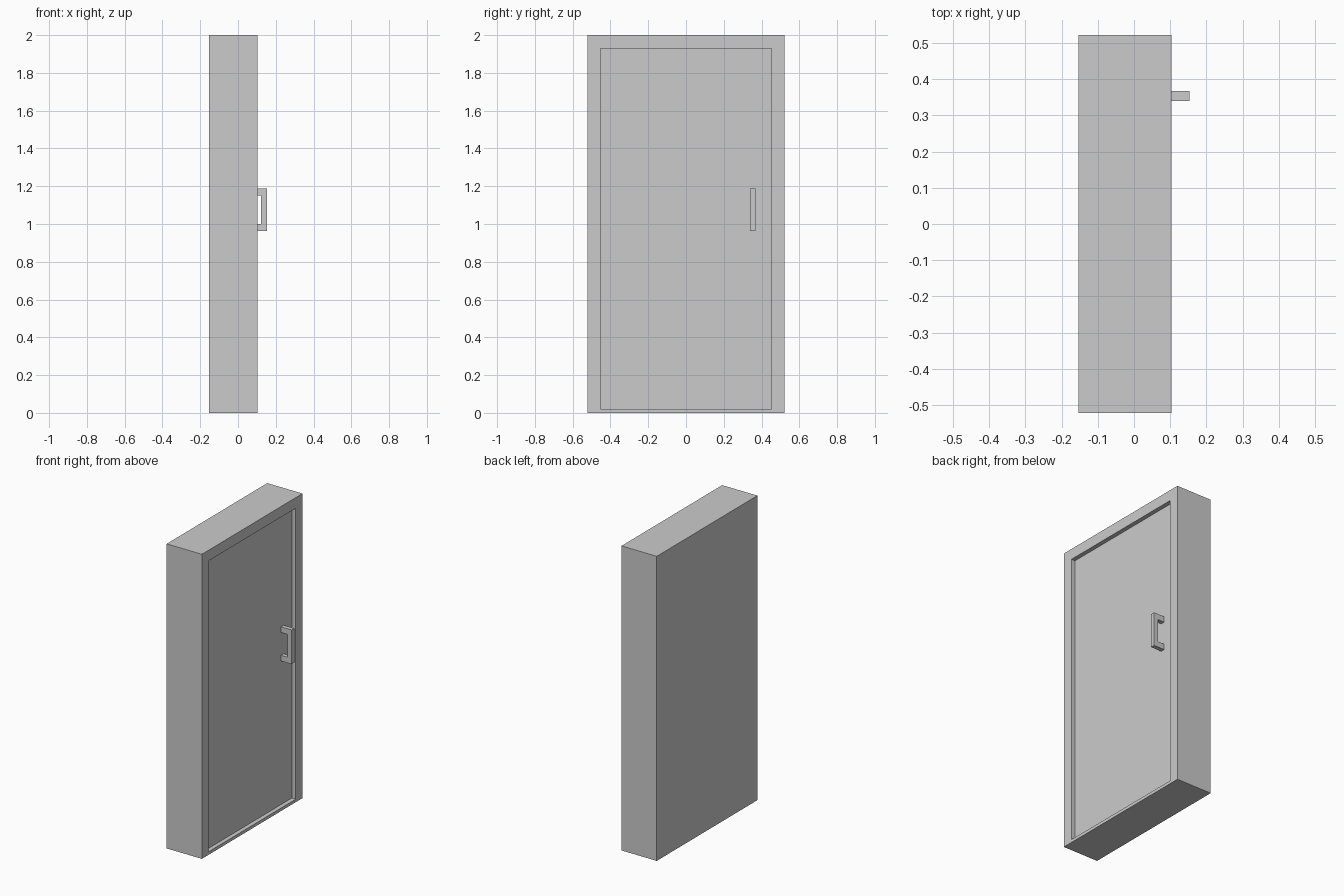
import bpy
import bmesh
from mathutils import Vector

cube = bpy.data.objects.get("Cube")
if cube:
    bpy.data.objects.remove(cube, do_unlink=True)

grey = bpy.data.materials.new("light grey")
color = (0.6, 0.6, 0.6, 1)
grey.diffuse_color = color
grey.use_nodes = True
grey.node_tree.nodes["Principled BSDF"].inputs["Base Color"].default_value = color

BACK, FRONT = -0.153, 0.103      # frame depth along x
HALF_WIDTH, HEIGHT = 0.522, 2.0
OPEN_HALF, SILL, HEAD = 0.452, 0.02, 1.93
DOOR_FACE = 0.075                # door sits recessed in the frame


def prism(name, loop, direction):
    """Closed solid made by extruding a flat outline."""
    bm = bmesh.new()
    face = bm.faces.new([bm.verts.new(p) for p in loop])
    top = bmesh.ops.extrude_face_region(bm, geom=[face], use_keep_orig=True)
    moved = [v for v in top["geom"] if isinstance(v, bmesh.types.BMVert)]
    bmesh.ops.translate(bm, verts=moved, vec=Vector(direction))
    return finish(name, bm)


def finish(name, bm):
    bmesh.ops.recalc_face_normals(bm, faces=bm.faces)
    mesh = bpy.data.meshes.new(name)
    bm.to_mesh(mesh)
    bm.free()
    mesh.materials.append(grey)
    obj = bpy.data.objects.new(name, mesh)
    bpy.context.collection.objects.link(obj)
    return obj


def rectangle(x, half, low, high):
    return [(x, -half, low), (x, half, low), (x, half, high), (x, -half, high)]


# Frame: solid block with an inset, pushed-in opening
bm = bmesh.new()
bmesh.ops.create_cube(bm, size=1)
for v in bm.verts:
    v.co = (FRONT if v.co.x > 0 else BACK,
            HALF_WIDTH if v.co.y > 0 else -HALF_WIDTH,
            HEIGHT if v.co.z > 0 else 0)
opening = max(bm.faces, key=lambda f: f.calc_center_median().x)
bmesh.ops.inset_individual(bm, faces=[opening], thickness=0.05)
for v in opening.verts:
    v.co.y = OPEN_HALF if v.co.y > 0 else -OPEN_HALF
    v.co.z = HEAD if v.co.z > 1 else SILL
pocket = bmesh.ops.extrude_discrete_faces(bm, faces=[opening])["faces"][0]
for v in pocket.verts:
    v.co.x = 0
finish("door_frame", bm)

# Door panel filling the back of the opening
prism("door_panel", rectangle(0, OPEN_HALF, SILL, HEAD), (DOOR_FACE, 0, 0))

# Pull handle: squared C profile
base, inner, outer = DOOR_FACE - 0.005, 0.123, 0.153
low, high, leg = 0.963, 1.187, 0.037
profile = [(base, low), (outer, low), (outer, high), (base, high),
           (base, high - leg), (inner, high - leg),
           (inner, low + leg), (base, low + leg)]
prism("pull_handle", [(x, 0.339, z) for x, z in profile], (0, 0.028, 0))
